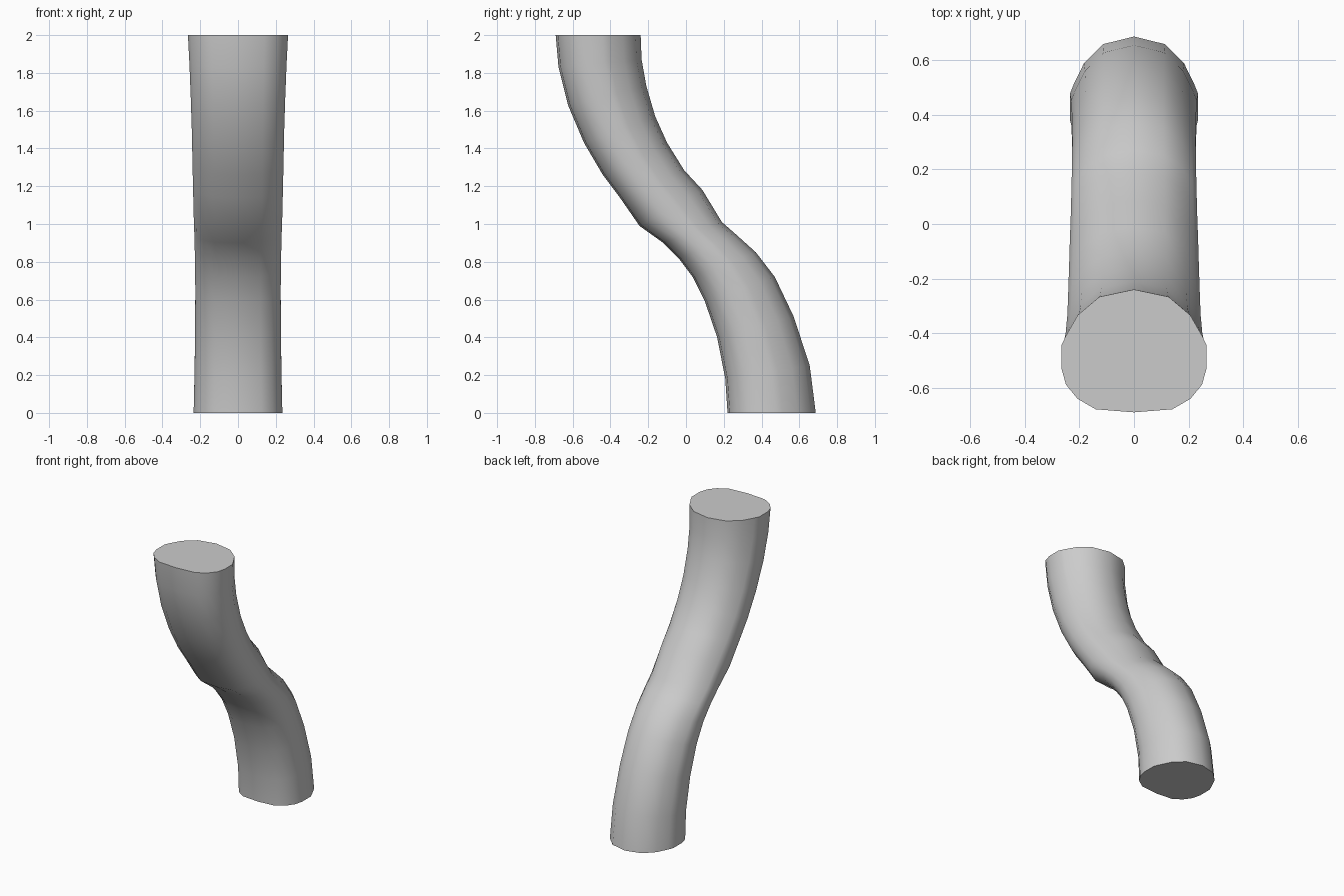
import bpy
import bmesh
import math
from mathutils import Vector

cube = bpy.data.objects.get("Cube")
if cube:
    bpy.data.objects.remove(cube, do_unlink=True)

# Plain grey surface
grey = bpy.data.materials.new("light grey")
grey.use_nodes = True
colour = (0.6, 0.6, 0.6, 1)
grey.diffuse_color = colour
grey.node_tree.nodes["Principled BSDF"].inputs["Base Color"].default_value = colour

# Half cross-section from back to front: (share of half width, share of half depth)
half = [(0, 1), (.48, .88), (.78, .58), (.94, .25), (1, .1),
        (1, -.3), (.94, -.55), (.78, -.78), (.53, -.95), (0, -1)]
section = half + [(-x, d) for x, d in reversed(half[1:-1])]

# Stations up the bend: front edge (y, z), back edge (y, z), half width
stations = [
    ((.22, 0), (.687, 0), .235),
    ((.208, .18), (.655, .25), .23),
    ((.165, .4), (.57, .51), .227),
    ((.1, .59), (.47, .72), .226),
    ((.035, .72), (.37, .85), .227),
    ((-.04, .82), (.27, .94), .229),
    ((-.12, .9), (.19, 1.01), .231),
    ((-.246, .99), (.087, 1.18), .235),
    ((-.35, 1.14), (-.01, 1.285), .238),
    ((-.44, 1.26), (-.1, 1.43), .241),
    ((-.54, 1.43), (-.163, 1.57), .244),
    ((-.625, 1.63), (-.21, 1.73), .25),
    ((-.675, 1.83), (-.235, 1.87), .257),
    ((-.69, 2), (-.24, 2), .265),
]

# Bent pipe: rings of the section joined along the stations
bm = bmesh.new()
rings = []
for front, back, width in stations:
    f, b = Vector((0, *front)), Vector((0, *back))
    mid, reach = (f + b) / 2, (b - f) / 2
    rings.append([bm.verts.new(mid + reach * d + Vector((width * x, 0, 0)))
                  for x, d in section])
n = len(section)
for low, high in zip(rings, rings[1:]):
    for i in range(n):
        j = (i + 1) % n
        bm.faces.new((low[i], low[j], high[j], high[i]))

# Flat end caps
bm.faces.new(rings[0])
bm.faces.new(rings[-1])
bmesh.ops.recalc_face_normals(bm, faces=bm.faces)

mesh = bpy.data.meshes.new("bent_pipe")
bm.to_mesh(mesh)
bm.free()
mesh.materials.append(grey)
pipe = bpy.data.objects.new("bent_pipe", mesh)
bpy.context.collection.objects.link(pipe)

# Smooth sides, crisp rims
bpy.ops.object.select_all(action="DESELECT")
pipe.select_set(True)
bpy.context.view_layer.objects.active = pipe
bpy.ops.object.shade_smooth_by_angle(angle=math.radians(50))
